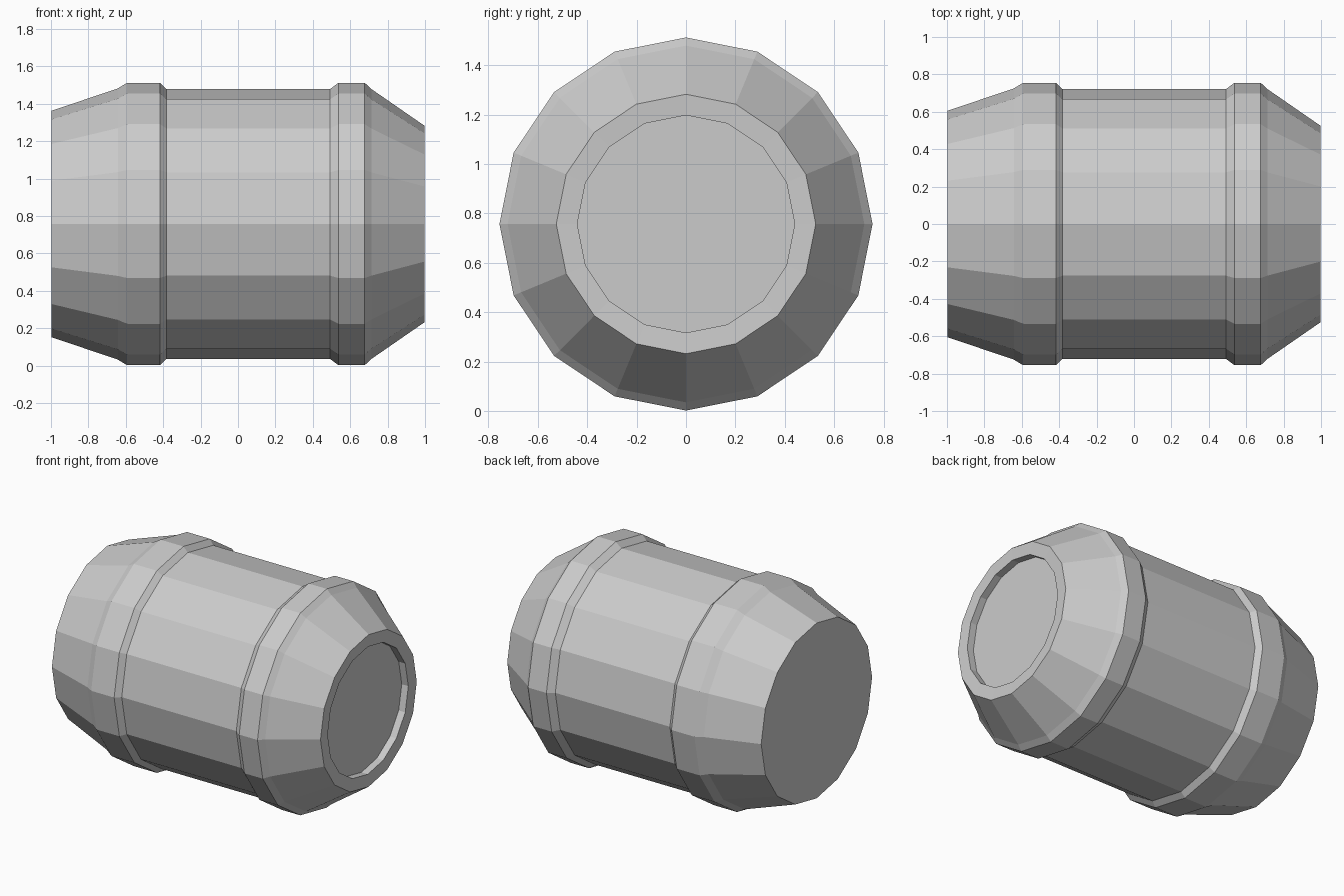
import bpy, bmesh
from math import cos, sin, tau

if "Cube" in bpy.data.objects:
    bpy.data.objects.remove(bpy.data.objects["Cube"])

SIDES = 16
AXIS_Z = 0.757

# Barrel profile (x, radius): closed back, two raised hoops, tapered front, recessed lid
PROFILE = [
    (-1.0, 0.605), (-0.645, 0.725),
    (-0.595, 0.755), (-0.42, 0.755), (-0.385, 0.722),   # back hoop
    (0.49, 0.722), (0.535, 0.755), (0.675, 0.755),      # front hoop
    (0.71, 0.722), (0.995, 0.525),                      # front taper
    (0.99, 0.44), (0.94, 0.44),                         # rim and recess
]


def lathe_x(name, profile):
    bm = bmesh.new()
    rings = [[bm.verts.new((x, r * sin(tau * i / SIDES), AXIS_Z + r * cos(tau * i / SIDES)))
              for i in range(SIDES)] for x, r in profile]
    for a, b in zip(rings, rings[1:]):
        for i in range(SIDES):
            j = (i + 1) % SIDES
            bm.faces.new((a[i], a[j], b[j], b[i]))
    # End caps
    bm.faces.new(rings[0])
    bm.faces.new(rings[-1])
    bmesh.ops.recalc_face_normals(bm, faces=bm.faces)
    mesh = bpy.data.meshes.new(name)
    bm.to_mesh(mesh)
    bm.free()
    obj = bpy.data.objects.new(name, mesh)
    bpy.context.collection.objects.link(obj)
    return obj


barrel = lathe_x("barrel", PROFILE)
barrel.location.x = 0.0025
